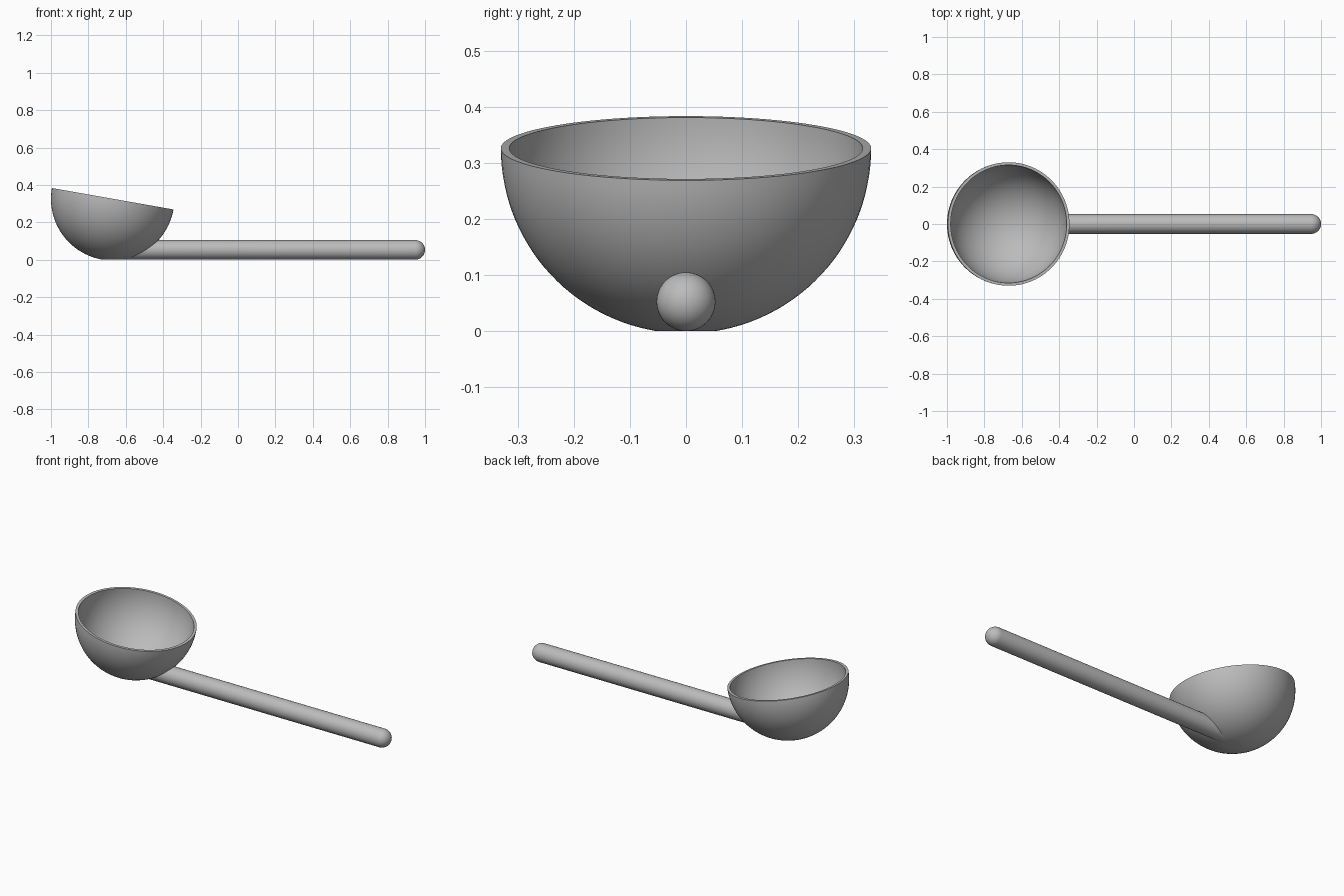
import bpy, bmesh
from math import sin, cos, pi, radians, sqrt
from mathutils import Matrix, Vector

cube = bpy.data.objects.get("Cube")
if cube:
    bpy.data.objects.remove(cube)

grey = bpy.data.materials.new("grey_metal")
grey.use_nodes = True
colour = (0.5, 0.5, 0.5, 1)
grey.diffuse_color = colour
grey.node_tree.nodes["Principled BSDF"].inputs["Base Color"].default_value = colour

CENTRE = Vector((-0.67, 0, 0.326))
OUTER, INNER = 0.33, 0.315
HANDLE_R = 0.0525


def revolve(bm, profile, axis, steps):
    """Spin a list of points around an axis through the origin."""
    verts = [bm.verts.new(p) for p in profile]
    edges = [bm.edges.new(pair) for pair in zip(verts, verts[1:])]
    bmesh.ops.spin(bm, geom=verts + edges, cent=(0, 0, 0), axis=axis,
                   angle=2 * pi, steps=steps, use_merge=True)
    bmesh.ops.remove_doubles(bm, verts=bm.verts, dist=1e-5)


def finish(bm, name):
    bmesh.ops.recalc_face_normals(bm, faces=bm.faces)
    mesh = bpy.data.meshes.new(name)
    bm.to_mesh(mesh)
    bm.free()
    mesh.materials.append(grey)
    obj = bpy.data.objects.new(name, mesh)
    bpy.context.collection.objects.link(obj)
    bpy.ops.object.select_all(action='DESELECT')
    obj.select_set(True)
    bpy.context.view_layer.objects.active = obj
    bpy.ops.object.shade_smooth_by_angle(angle=radians(30))


# Bowl: thin half sphere, tipped towards the handle, with a small flat foot
bm = bmesh.new()
n = 32
arc = [pi / 2 * i / n for i in range(n + 1)]
profile = [(OUTER * sin(a), 0, -OUTER * cos(a)) for a in arc]
profile += [(INNER * sin(a), 0, -INNER * cos(a)) for a in reversed(arc)]
revolve(bm, profile, (0, 0, 1), 96)
bm.transform(Matrix.Translation(CENTRE) @ Matrix.Rotation(radians(10), 4, 'Y'))
cut = bmesh.ops.bisect_plane(bm, geom=bm.verts[:] + bm.edges[:] + bm.faces[:],
                             plane_co=(0, 0, 0), plane_no=(0, 0, 1),
                             clear_inner=True)
rim = [e for e in cut["geom_cut"] if isinstance(e, bmesh.types.BMEdge)]
bmesh.ops.holes_fill(bm, edges=rim, sides=0)
finish(bm, "bowl")

# Handle: round bar with a domed tip, its root shaped to sit inside the bowl wall
bm = bmesh.new()
root = CENTRE.x
tip = [pi / 2 * i / 12 for i in range(13)]
profile = [(root, 0, HANDLE_R)]
profile += [(1 - HANDLE_R + HANDLE_R * sin(a), 0, HANDLE_R * cos(a)) for a in tip]
revolve(bm, profile, (1, 0, 0), 48)
bm.transform(Matrix.Translation((0, 0, HANDLE_R)))
wall = (OUTER + INNER) / 2
for v in bm.verts:
    if v.co.x < root + 0.01:
        v.co.x = root + sqrt(max(0, wall ** 2 - v.co.y ** 2 - (v.co.z - CENTRE.z) ** 2))
finish(bm, "handle")
